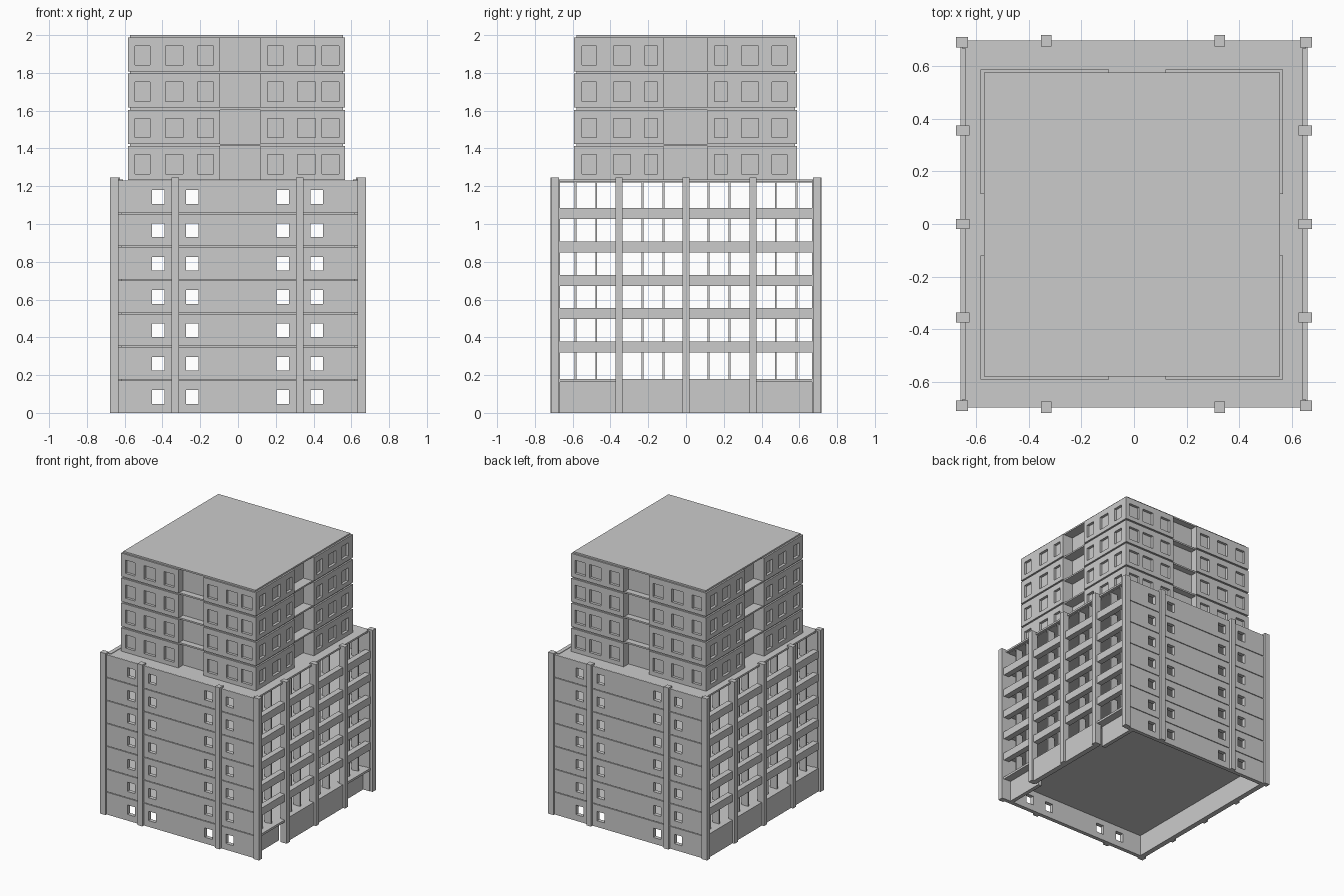
import bpy, bmesh
from mathutils import Vector

if "Cube" in bpy.data.objects:
    bpy.data.objects.remove(bpy.data.objects["Cube"])


def finish(name, bm):
    bmesh.ops.recalc_face_normals(bm, faces=bm.faces)
    me = bpy.data.meshes.new(name)
    bm.to_mesh(me)
    bm.free()
    ob = bpy.data.objects.new(name, me)
    bpy.context.collection.objects.link(ob)
    return ob


def boxes(name, items):
    """One object from (x0, x1, y0, y1, z0, z1) boxes."""
    bm = bmesh.new()
    for x0, x1, y0, y1, z0, z1 in items:
        vs = bmesh.ops.create_cube(bm, size=1)['verts']
        for v in vs:
            v.co = ((x0 + x1) / 2 + v.co.x * (x1 - x0),
                    (y0 + y1) / 2 + v.co.y * (y1 - y0),
                    (z0 + z1) / 2 + v.co.z * (z1 - z0))
    return finish(name, bm)


def add_panel(bm, axis, at, thick, u0, u1, z0, z1, holes, hz0, hz1):
    """Wall panel with a row of openings; axis is its normal, thick points inward."""
    us = [u0] + [u for h in holes for u in h] + [u1]
    zs = [z0, hz0, hz1, z1]

    def pt(u, z):
        return (at, u, z) if axis == 'x' else (u, at, z)
    grid = [[bm.verts.new(pt(u, z)) for z in zs] for u in us]
    faces = []
    for i in range(len(us) - 1):
        for j in range(3):
            if j == 1 and i % 2 == 1:
                continue
            faces.append(bm.faces.new((grid[i][j], grid[i + 1][j],
                                       grid[i + 1][j + 1], grid[i][j + 1])))
    ext = bmesh.ops.extrude_face_region(bm, geom=faces, use_keep_orig=True)
    d = Vector((thick, 0, 0)) if axis == 'x' else Vector((0, thick, 0))
    bmesh.ops.translate(bm, vec=d, verts=[g for g in ext['geom']
                                          if isinstance(g, bmesh.types.BMVert)])


def mirror_x(items):
    return items + [(-b, -a, c, d, e, f) for a, b, c, d, e, f in items]


def mirror_y(items):
    return items + [(a, b, -d, -c, e, f) for a, b, c, d, e, f in items]


# ---------- lower block ----------
H = 0.1765          # storey height
TOP = 7 * H

# front and back walls, one panel per storey with four openings
holes = [(-0.455, -0.39), (-0.275, -0.21), (0.205, 0.27), (0.385, 0.45)]
for name, s in (("front_wall", -1), ("back_wall", 1)):
    bm = bmesh.new()
    for k in range(7):
        z = k * H
        add_panel(bm, 'y', s * 0.698, -s * 0.03, -0.655, 0.655,
                  z, z + H - 0.005, holes, z + 0.048, z + 0.12)
    finish(name, bm)

# floor slabs and lower roof
boxes("floor_slabs", [(-0.62, 0.62, -0.69, 0.69, k * H - 0.012, k * H)
                      for k in range(1, 7)])
boxes("lower_roof", [(-0.62, 0.62, -0.695, 0.695, TOP - 0.016, TOP - 0.004)])

# columns: corners, sides and front/back
boxes("corner_columns", mirror_y(mirror_x([(0.632, 0.677, 0.672, 0.712, 0, 1.245)])))
boxes("side_columns", mirror_x([(0.625, 0.677, y - 0.019, y + 0.019, 0, 1.245)
                                for y in (-0.355, 0, 0.355)]))
boxes("front_back_columns", mirror_y([(x - 0.02, x + 0.02, 0.675, 0.718, 0, 1.245)
                                      for x in (-0.333, 0.327)]))

# horizontal spandrel bands on both sides
boxes("side_bands", mirror_x([(0.615, 0.66, -0.675, 0.675, k * H - 0.033, k * H + 0.025)
                              for k in range(2, 7)]))
boxes("side_roof_edges", mirror_x([(0.61, 0.64, -0.675, 0.675, TOP - 0.014, TOP)]))

# thin vertical fins behind the bands
boxes("side_fins", mirror_y(mirror_x(
    [(0.56, 0.618, y - 0.005, y + 0.005, H, TOP - 0.01)
     for y in (0.12, 0.23, 0.475, 0.585)])))

# ground floor side panels; end bays on the right are set back
bays = [(-0.675, -0.355), (-0.355, 0), (0, 0.355), (0.355, 0.675)]
boxes("left_base_panels", [(-0.66, -0.62, a, b, 0, H + 0.003) for a, b in bays])
boxes("right_base_panels",
      [(0.62, 0.66, a, b, 0, H + 0.003) for a, b in bays[1:3]]
      + [(0.57, 0.60, a, b, 0, H - 0.012) for a, b in (bays[0], bays[3])]
      + [(0.60, 0.66, a, b, H - 0.014, H + 0.003) for a, b in (bays[0], bays[3])])

# ---------- upper block ----------
X0, X1, Y0, Y1 = -0.583, 0.567, -0.592, 0.588
CX0, CX1, CY0, CY1 = -0.095, 0.12, -0.12, 0.115     # central recesses
T, DY, DX = 0.02, 0.06, 0.09                        # panel and recess depths
BASE, STEP, PH = 1.232, 0.192, 0.18
win_x = [(-0.545, -0.465), (-0.385, -0.29), (-0.215, -0.13),
         (0.155, 0.24), (0.315, 0.41), (0.445, 0.535)]
win_y = [(-0.55, -0.475), (-0.385, -0.295), (-0.22, -0.15),
         (0.15, 0.22), (0.295, 0.385), (0.455, 0.535)]

# cross-shaped core giving the window backs and recess back walls
xa, xb, ya, yb = X0 + T, X1 - T, Y0 + T, Y1 - T
plan = [(xa, ya), (CX0, ya), (CX0, Y0 + DY), (CX1, Y0 + DY), (CX1, ya), (xb, ya),
        (xb, CY0), (X1 - DX, CY0), (X1 - DX, CY1), (xb, CY1), (xb, yb),
        (CX1, yb), (CX1, Y1 - DY), (CX0, Y1 - DY), (CX0, yb), (xa, yb),
        (xa, CY1), (X0 + DX, CY1), (X0 + DX, CY0), (xa, CY0)]

core = bmesh.new()
walls = bmesh.new()
for k in range(4):
    z = BASE + k * STEP
    f = core.faces.new([core.verts.new((x, y, z)) for x, y in plan])
    ext = bmesh.ops.extrude_face_region(core, geom=[f], use_keep_orig=True)
    bmesh.ops.translate(core, vec=(0, 0, PH), verts=[
        g for g in ext['geom'] if isinstance(g, bmesh.types.BMVert)])
    zz = (z, z + PH)
    wz = (z + 0.033, z + 0.135)
    for at, t in ((Y0, T), (Y1, -T)):
        add_panel(walls, 'y', at, t, X0, CX0, *zz, win_x[:3], *wz)
        add_panel(walls, 'y', at, t, CX1, X1, *zz, win_x[3:], *wz)
    for at, t in ((X0, T), (X1, -T)):
        add_panel(walls, 'x', at, t, ya, CY0, *zz, win_y[:3], *wz)
        add_panel(walls, 'x', at, t, CY1, yb, *zz, win_y[3:], *wz)
finish("upper_core", core)
finish("upper_window_walls", walls)

# slabs between the upper storeys and the top roof
boxes("upper_slabs", [(X0 + 0.012, X1 - 0.012, Y0 + 0.012, Y1 - 0.012,
                       BASE + k * STEP + PH, BASE + (k + 1) * STEP) for k in range(4)])
